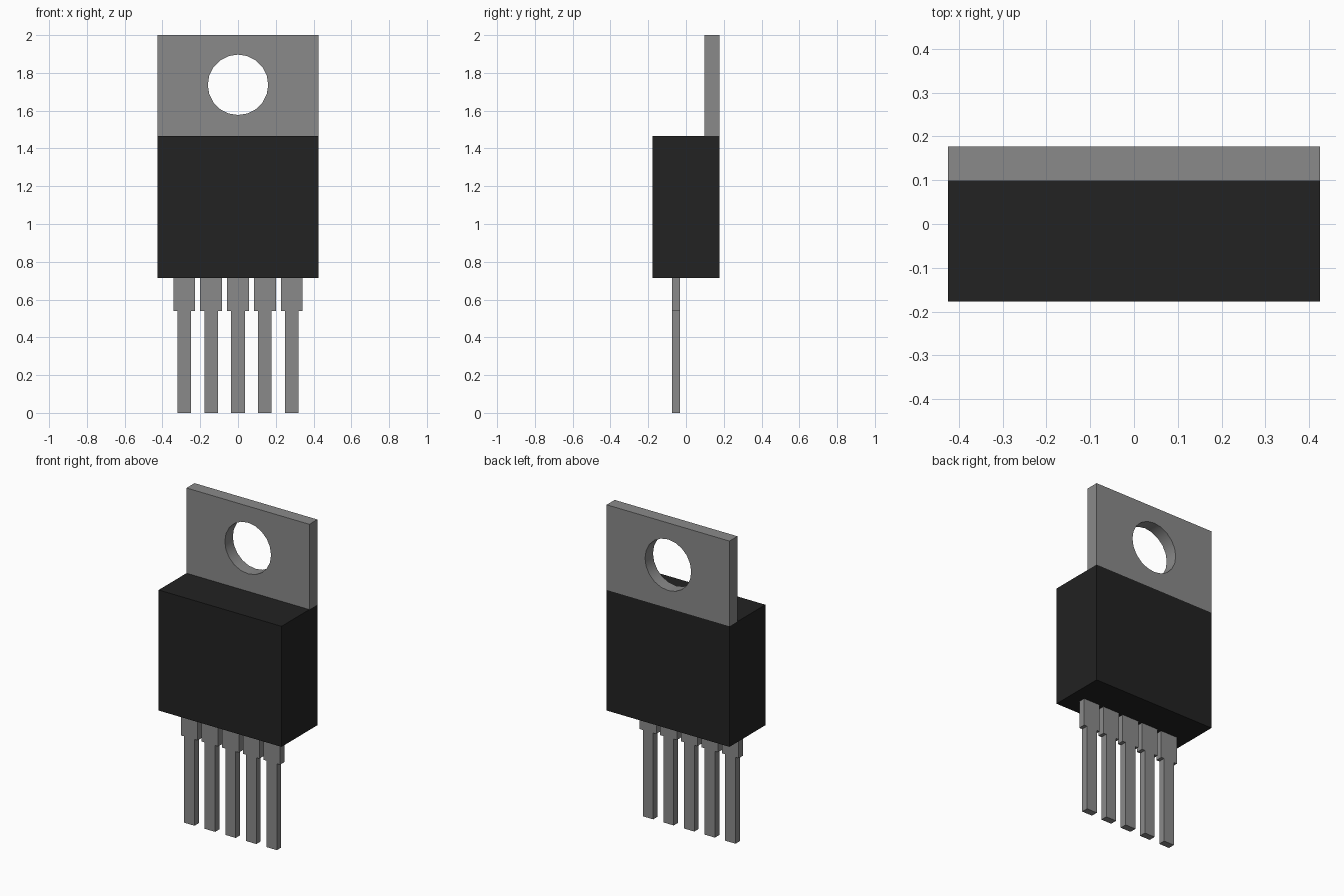
import bpy
import bmesh
import math

cube = bpy.data.objects.get("Cube")
if cube:
    bpy.data.objects.remove(cube, do_unlink=True)


def material(name, value):
    mat = bpy.data.materials.new(name)
    mat.use_nodes = True
    color = (value, value, value, 1)
    mat.diffuse_color = color
    mat.node_tree.nodes["Principled BSDF"].inputs["Base Color"].default_value = color
    return mat


METAL = material("grey metal", 0.254)
PLASTIC = material("black plastic", 0.016)


def plate(name, outlines, y0, y1, mat):
    """Extrude closed (x, z) outlines from y0 to y1; inner outlines become holes."""
    curve = bpy.data.curves.new(name + "_profile", "CURVE")
    curve.dimensions = "2D"
    curve.fill_mode = "BOTH"
    curve.extrude = (y1 - y0) / 2
    for points in outlines:
        spline = curve.splines.new("POLY")
        spline.points.add(len(points) - 1)
        for p, (x, z) in zip(spline.points, points):
            p.co = (x, z, 0, 1)
        spline.use_cyclic_u = True
    temp = bpy.data.objects.new(name + "_profile", curve)
    bpy.context.collection.objects.link(temp)
    bpy.context.view_layer.update()
    deps = bpy.context.evaluated_depsgraph_get()
    mesh = bpy.data.meshes.new_from_object(temp.evaluated_get(deps))
    bpy.data.objects.remove(temp, do_unlink=True)
    bpy.data.curves.remove(curve)

    # Stand the profile upright and weld caps to walls
    bm = bmesh.new()
    bm.from_mesh(mesh)
    bmesh.ops.remove_doubles(bm, verts=bm.verts, dist=1e-5)
    for v in bm.verts:
        x, z, d = v.co
        v.co = (x, (y0 + y1) / 2 - d, z)
    bmesh.ops.recalc_face_normals(bm, faces=bm.faces)
    bm.to_mesh(mesh)
    bm.free()

    mesh.name = name
    mesh.materials.clear()
    mesh.materials.append(mat)
    obj = bpy.data.objects.new(name, mesh)
    bpy.context.collection.objects.link(obj)
    bpy.ops.object.select_all(action="DESELECT")
    obj.select_set(True)
    bpy.context.view_layer.objects.active = obj
    bpy.ops.object.shade_smooth_by_angle(angle=math.radians(30))
    return obj


def rectangle(half_width, z0, z1):
    return [(-half_width, z0), (half_width, z0), (half_width, z1), (-half_width, z1)]


HALF_W, HALF_D = 0.425, 0.177
BODY_Z0, BODY_Z1 = 0.713, 1.467

# Moulded body
plate("body", [rectangle(HALF_W, BODY_Z0, BODY_Z1)], -HALF_D, HALF_D, PLASTIC)

# Mounting tab with a round hole
SIDES, RADIUS, HOLE_Z = 20, 0.16, 1.737
hole = [(RADIUS * math.cos(2 * math.pi * i / SIDES),
         HOLE_Z + RADIUS * math.sin(2 * math.pi * i / SIDES)) for i in range(SIDES)]
plate("mounting_tab", [rectangle(HALF_W, BODY_Z1, 2.0), hole], 0.098, HALF_D, METAL)

# Five stepped leads
NARROW, WIDE, STEP_Z, PITCH = 0.036, 0.0575, 0.54, 0.1425
for i in range(5):
    profile = [(-NARROW, 0), (NARROW, 0), (NARROW, STEP_Z), (WIDE, STEP_Z),
               (WIDE, BODY_Z0), (-WIDE, BODY_Z0), (-WIDE, STEP_Z), (-NARROW, STEP_Z)]
    lead = plate(f"lead_{i + 1}", [profile], -0.074, -0.031, METAL)
    lead.location.x = (i - 2) * PITCH
